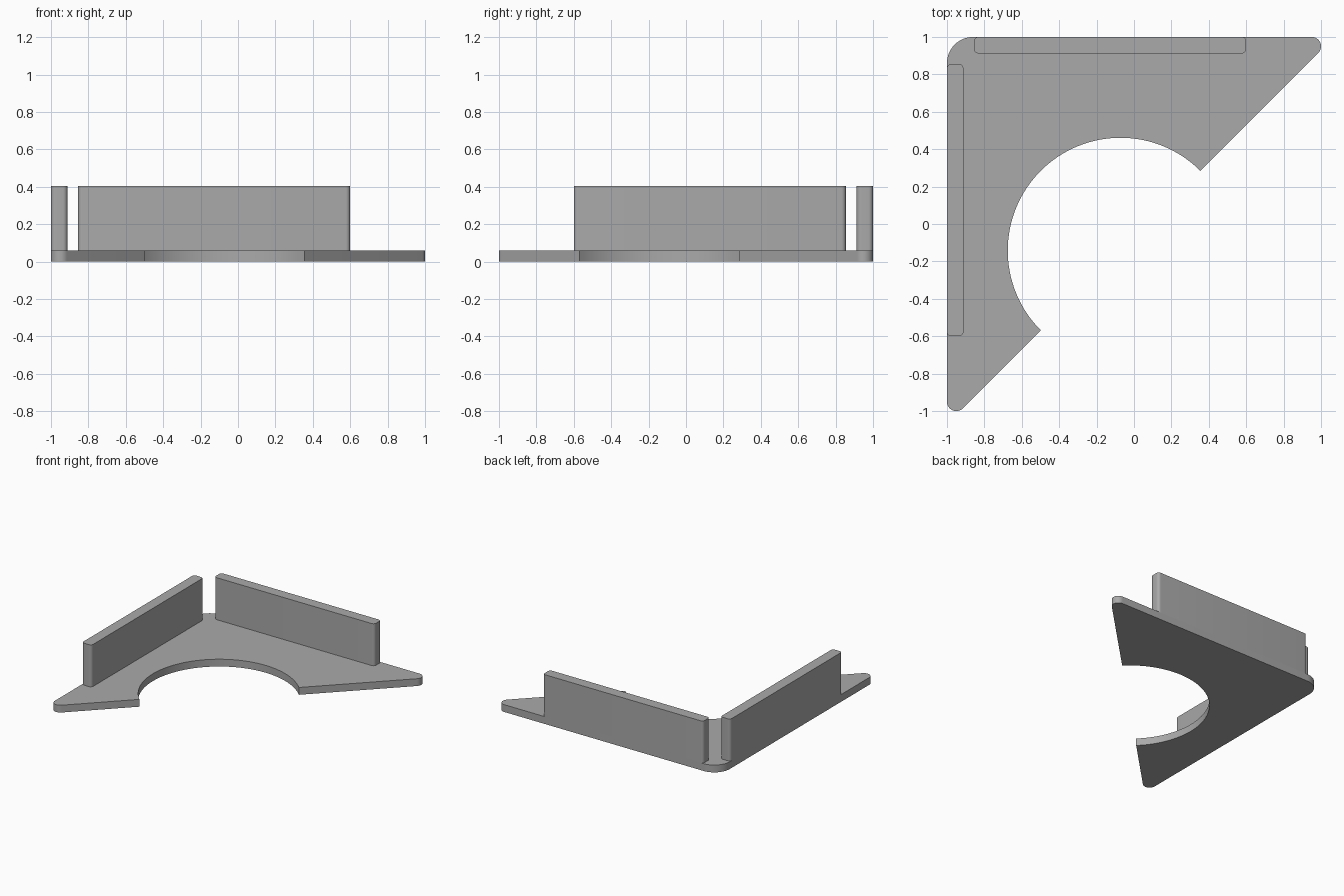
import bpy, bmesh
from math import sin, cos, radians

cube = bpy.data.objects.get("Cube")
if cube:
    bpy.data.objects.remove(cube, do_unlink=True)

# One plain grey material
grey = bpy.data.materials.new("plain_grey")
grey.use_nodes = True
colour = (0.4, 0.4, 0.4, 1)
grey.diffuse_color = colour
grey.node_tree.nodes["Principled BSDF"].inputs["Base Color"].default_value = colour

PLATE, TOP = 0.06, 0.405


def arc(cx, cy, r, start, end, steps):
    angles = [radians(start + (end - start) * i / steps) for i in range(steps + 1)]
    return [(cx + r * cos(a), cy + r * sin(a)) for a in angles]


def extrude_outline(name, outline, z0, z1):
    bm = bmesh.new()
    face = bm.faces.new([bm.verts.new((x, y, z0)) for x, y in outline])
    result = bmesh.ops.extrude_face_region(bm, geom=[face])
    moved = [v for v in result["geom"] if isinstance(v, bmesh.types.BMVert)]
    bmesh.ops.translate(bm, verts=moved, vec=(0, 0, z1 - z0))
    bmesh.ops.recalc_face_normals(bm, faces=bm.faces)
    mesh = bpy.data.meshes.new(name)
    bm.to_mesh(mesh)
    bm.free()
    mesh.materials.append(grey)
    obj = bpy.data.objects.new(name, mesh)
    bpy.context.collection.objects.link(obj)
    bpy.ops.object.select_all(action="DESELECT")
    obj.select_set(True)
    bpy.context.view_layer.objects.active = obj
    bpy.ops.object.shade_smooth_by_angle(angle=radians(30))
    return obj


def rounded_rectangle(x0, y0, x1, y1, r):
    corners = [(x1 - r, y1 - r), (x0 + r, y1 - r), (x0 + r, y0 + r), (x1 - r, y0 + r)]
    points = []
    for i, (cx, cy) in enumerate(corners):
        points += arc(cx, cy, r, 90 * i, 90 * i + 90, 8)
    return points


# Corner plate: rounded tips, rounded outer corner, round cut-out on the diagonal
outline = (arc(0.95, 0.95, 0.05, -45, 90, 16)
           + arc(-0.86, 0.86, 0.14, 90, 180, 16)
           + arc(-0.95, -0.95, 0.05, 180, 315, 16)
           + arc(-0.072, -0.142, 0.603, 225, 45, 64))
extrude_outline("corner_plate", outline, 0, PLATE)

# Upright walls along the two outer edges
extrude_outline("back_wall", rounded_rectangle(-0.855, 0.912, 0.6, 1, 0.024), PLATE, TOP)
extrude_outline("right_wall", rounded_rectangle(-1, -0.6, -0.912, 0.855, 0.024), PLATE, TOP)
